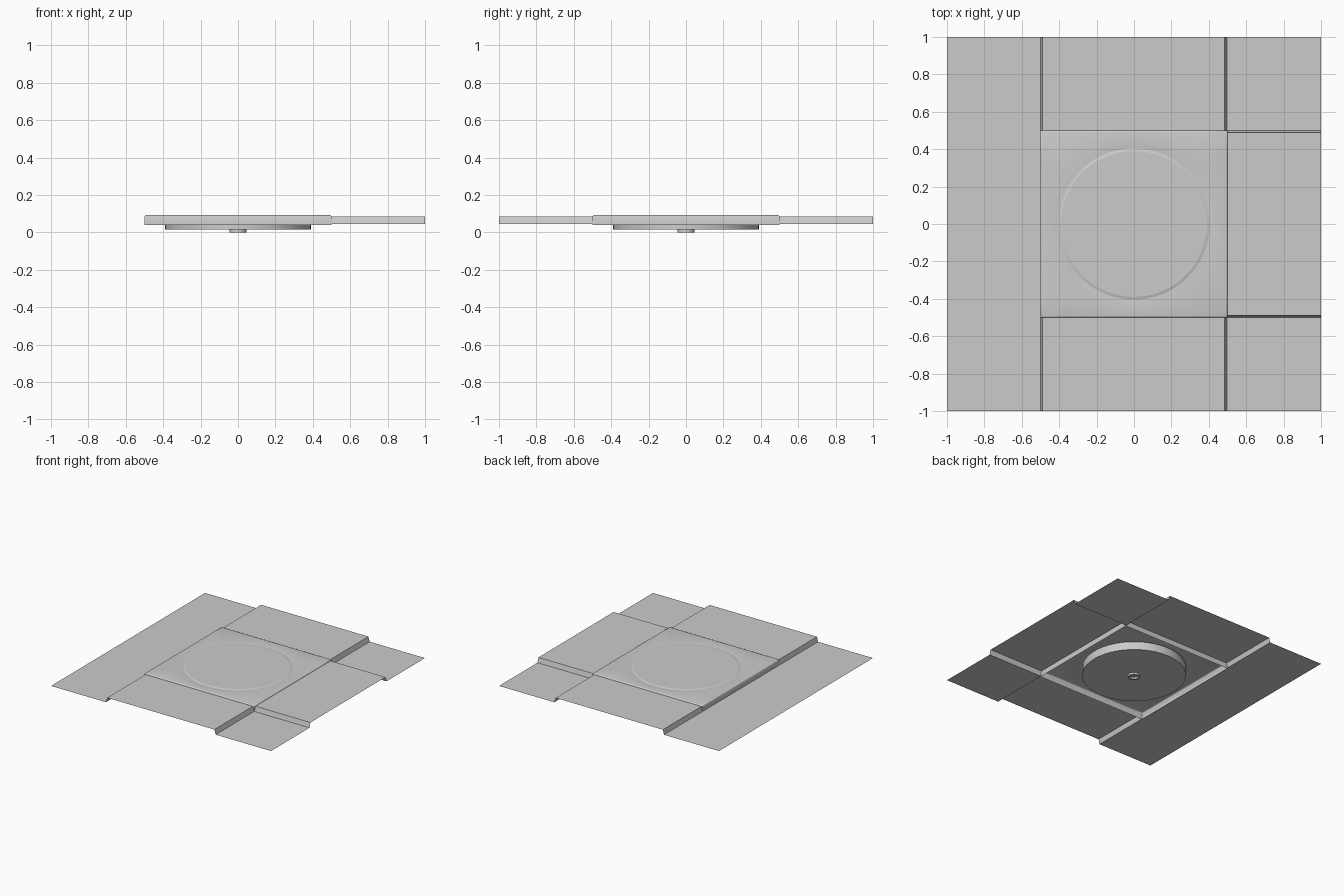
import bpy, bmesh, math

old = bpy.data.objects.get("Cube")
if old:
    bpy.data.objects.remove(old, do_unlink=True)

GREY = (0.6, 0.6, 0.6, 1)
grey = bpy.data.materials.new("plain grey")
grey.use_nodes = True
grey.diffuse_color = GREY
grey.node_tree.nodes["Principled BSDF"].inputs["Base Color"].default_value = GREY

LOW, HIGH = 0.045, 0.084
SIDES = 48


def finish(name, bm, smooth=None):
    mesh = bpy.data.meshes.new(name)
    bm.to_mesh(mesh)
    bm.free()
    obj = bpy.data.objects.new(name, mesh)
    mesh.materials.append(grey)
    bpy.context.collection.objects.link(obj)
    if smooth:
        bpy.ops.object.select_all(action="DESELECT")
        obj.select_set(True)
        bpy.context.view_layer.objects.active = obj
        bpy.ops.object.shade_smooth_by_angle(angle=math.radians(smooth))
    return obj


def sheet(name, profile, start, end, along_y=True):
    """Zero-thickness sheet: a stepped profile swept along y or x."""
    bm = bmesh.new()
    rows = []
    for s in (start, end):
        rows.append([bm.verts.new((p, s, z) if along_y else (s, p, z)) for p, z in profile])
    for i in range(len(profile) - 1):
        face = bm.faces.new((rows[0][i], rows[0][i + 1], rows[1][i + 1], rows[1][i]))
        face.normal_update()
        if face.normal.z < 0:
            face.normal_flip()
    return finish(name, bm)


def circle(r, z):
    return [(r * math.cos(a), r * math.sin(a), z)
            for a in (math.tau * i / SIDES for i in range(SIDES))]


def square(h, z):
    points = []
    for x, y, _ in circle(1, 0):
        k = h / max(abs(x), abs(y))
        points.append((x * k, y * k, z))
    return points


def loft(name, rings, cap=False, smooth=40):
    """Join successive rings of points, optionally closing the last one."""
    bm = bmesh.new()
    loops = [[bm.verts.new(p) for p in ring] for ring in rings]
    for a, b in zip(loops, loops[1:]):
        for i in range(SIDES):
            j = (i + 1) % SIDES
            bm.faces.new((a[i], a[j], b[j], b[i]))
    if cap:
        bm.faces.new(loops[-1])
    return finish(name, bm, smooth)


# Surrounding sheets, stepped where they meet the raised arms
sheet("left_sheet", [(-1, LOW), (-0.5, LOW)], -1, 1)
step = [(-0.5, LOW), (-0.49, HIGH), (0.485, HIGH), (0.497, LOW), (1, LOW)]
sheet("front_sheet", step, -1, -0.5)
sheet("back_sheet", step, 0.5, 1)
sheet("right_sheet", [(-0.5, LOW), (-0.488, HIGH), (0.488, HIGH), (0.5, LOW)], 0.5, 1, False)

# Open-bottomed square tray, dished towards the round cover
loft("tray", [square(0.5, 0.04), square(0.5, 0.086), square(0.497, 0.091),
              square(0.49, 0.093), circle(0.405, 0.083)], smooth=60)

# Round cover with a bevelled rim
loft("cover", [circle(0.405, 0.083), circle(0.39, 0.087)], cap=True, smooth=10)

# Shallow cup under the tray, with a drain tube at its middle
loft("cup", [circle(0.045, 0.016)[::-1], circle(0.39, 0.016)[::-1],
             circle(0.39, 0.083)[::-1]])
loft("drain", [circle(0.045, 0.016), circle(0.045, 0), circle(0.03, 0),
               circle(0.03, 0.016)][::-1], cap=False)
loft("drain_floor", [circle(0.045, 0.016)[::-1], circle(0.01, 0.016)[::-1]], cap=True)
